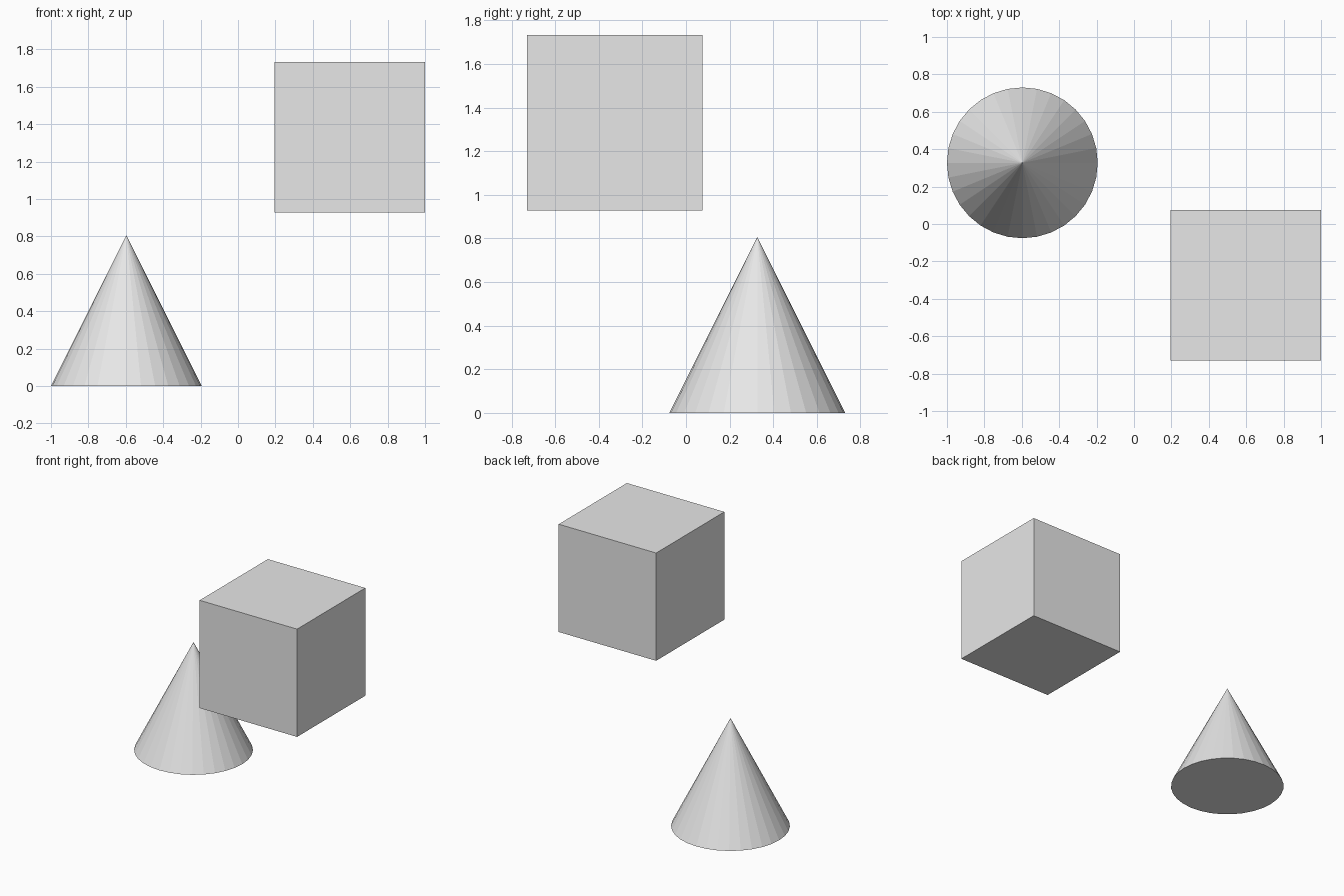
import bpy

# Remove the default object
default = bpy.data.objects.get("Cube")
if default:
    bpy.data.objects.remove(default, do_unlink=True)

SIZE = 0.806  # shared edge length, cone height and cone diameter

# Single light grey material
grey = bpy.data.materials.new("light_grey")
grey.use_nodes = True
colour = (0.8, 0.8, 0.8, 1.0)
grey.diffuse_color = colour
grey.node_tree.nodes["Principled BSDF"].inputs["Base Color"].default_value = colour


def finish(name):
    obj = bpy.context.object
    obj.name = name
    obj.data.name = name
    obj.data.materials.append(grey)
    bpy.ops.object.shade_flat()


# Cone standing on the ground, back right
bpy.ops.mesh.primitive_cone_add(vertices=32, radius1=SIZE / 2, radius2=0, depth=SIZE,
                                location=(-0.597, 0.327, SIZE / 2))
finish("ground_cone")

# Cube floating above, front left
bpy.ops.mesh.primitive_cube_add(size=SIZE, location=(0.597, -0.327, 1.33))
finish("floating_block")
